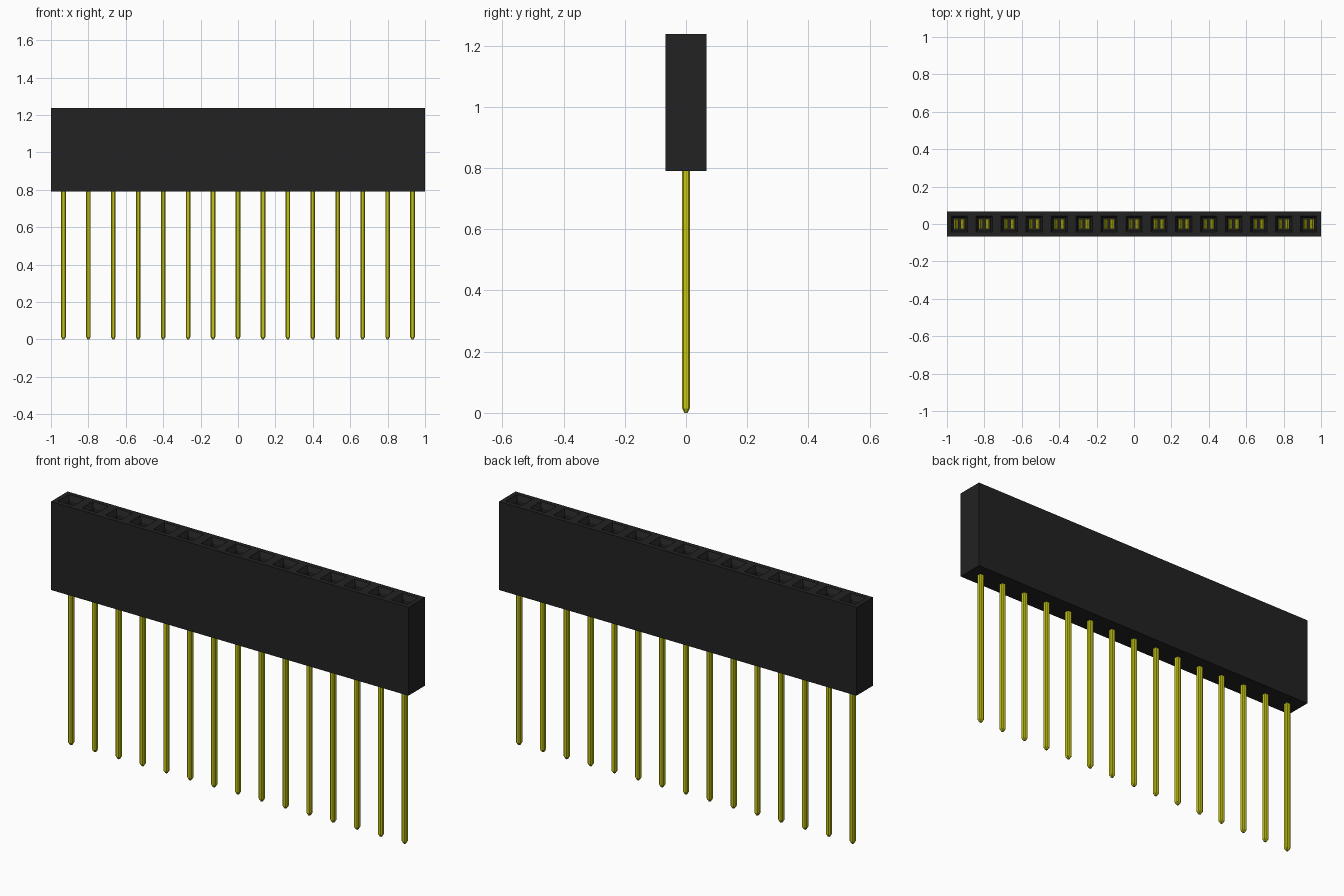
import bpy, bmesh
from mathutils import Vector

if "Cube" in bpy.data.objects:
    bpy.data.objects.remove(bpy.data.objects["Cube"])

COUNT = 15
PITCH = 2 / COUNT
Z0, Z1 = 0.79, 1.237


def material(name, rgb):
    m = bpy.data.materials.new(name)
    m.use_nodes = True
    m.diffuse_color = (*rgb, 1)
    bsdf = next(n for n in m.node_tree.nodes if n.type == 'BSDF_PRINCIPLED')
    bsdf.inputs["Base Color"].default_value = (*rgb, 1)
    return m


def finish(bm, name, mat):
    bmesh.ops.recalc_face_normals(bm, faces=bm.faces)
    mesh = bpy.data.meshes.new(name)
    bm.to_mesh(mesh)
    bm.free()
    mesh.materials.append(mat)
    obj = bpy.data.objects.new(name, mesh)
    bpy.context.collection.objects.link(obj)
    return obj


black = material("black plastic", (0.016, 0.016, 0.016))
gold = material("yellow gold", (0.55, 0.55, 0.008))

# Housing: long block cut into one cell per socket
bm = bmesh.new()
bmesh.ops.create_cube(bm, size=1)
for v in bm.verts:
    v.co = Vector((v.co.x * 2, v.co.y * PITCH, (Z0 + Z1) / 2 + v.co.z * (Z1 - Z0)))
for i in range(1, COUNT):
    bmesh.ops.bisect_plane(bm, geom=bm.verts[:] + bm.edges[:] + bm.faces[:],
                           plane_co=(-1 + i * PITCH, 0, 0), plane_no=(1, 0, 0))
bm.normal_update()
cells = [f for f in bm.faces if f.normal.z > 0.9]

# Each socket: square rim, sloped lead-in, then a deep straight well
for width, drop in ((0.023, 0), (0.012, 0.025), (0.0005, 0.33)):
    bmesh.ops.inset_individual(bm, faces=cells, thickness=width, use_even_offset=True)
    for v in {v for f in cells for v in f.verts}:
        v.co.z -= drop
finish(bm, "socket_housing", black)


def pin_mesh():
    """Square pin with chamfered corners and a tapered tip."""
    bm = bmesh.new()
    rings = []
    for z, h in ((0, 0.005), (0.014, 0.0125), (Z0 + 0.01, 0.0125)):
        c = h * 0.6
        outline = ((h, -c), (h, c), (c, h), (-c, h), (-h, c), (-h, -c), (-c, -h), (c, -h))
        rings.append([bm.verts.new((x, y, z)) for x, y in outline])
    for a, b in zip(rings, rings[1:]):
        for k in range(8):
            bm.faces.new((a[k], a[k - 1], b[k - 1], b[k]))
    bm.faces.new(rings[0])
    bm.faces.new(rings[-1])
    return bm


def contact_mesh():
    """Pair of bent spring leaves that pinch together near the top."""
    bm = bmesh.new()
    t, w = 0.006, 0.026
    path = ((0.020, 0.883), (0.020, 0.98), (0.006, 1.12), (0.022, 1.18))
    for side in (-1, 1):
        outline = path + tuple((x + t, z) for x, z in reversed(path))
        ends = [[bm.verts.new((side * x, y, z)) for x, z in outline] for y in (-w, w)]
        n = len(outline)
        for k in range(n):
            bm.faces.new((ends[0][k], ends[0][k - 1], ends[1][k - 1], ends[1][k]))
        for end in ends:
            bm.faces.new(end)
    return bm


# Row of pins and contacts, sharing one mesh each
for name, build in (("pin", pin_mesh), ("spring_contact", contact_mesh)):
    first = finish(build(), name + "_01", gold)
    first.location.x = -1 + PITCH / 2
    for i in range(1, COUNT):
        copy = bpy.data.objects.new(f"{name}_{i + 1:02d}", first.data)
        copy.location.x = -1 + PITCH * (i + 0.5)
        bpy.context.collection.objects.link(copy)
